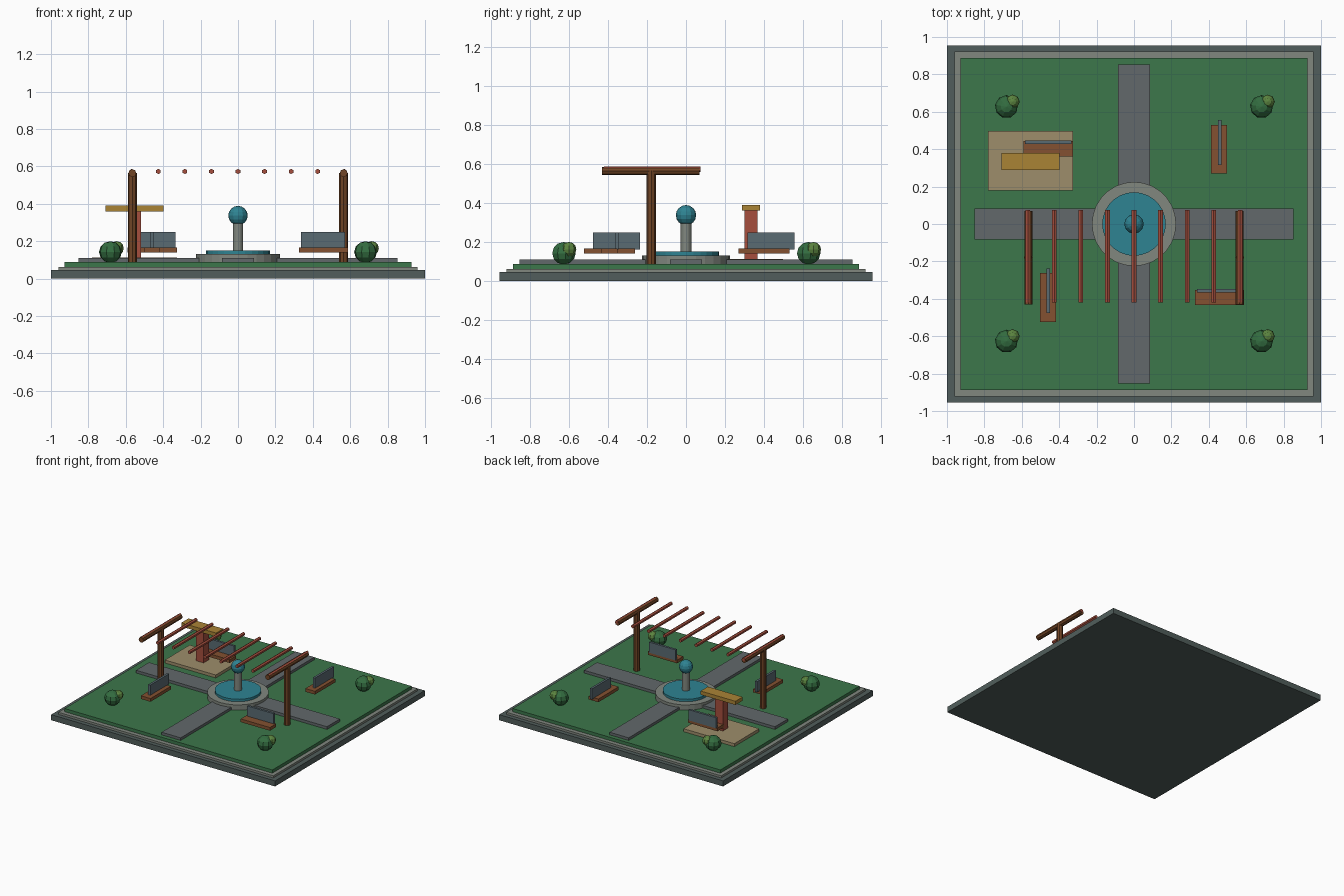
import bpy
from math import pi

if "Cube" in bpy.data.objects:
    bpy.data.objects.remove(bpy.data.objects["Cube"])


def mat(name, r, g, b):
    m = bpy.data.materials.new(name)
    m.diffuse_color = [(c / 255) ** 2.2 for c in (r, g, b)] + [1]
    m.use_nodes = True
    m.node_tree.nodes["Principled BSDF"].inputs["Base Color"].default_value = m.diffuse_color
    return m


STONE = mat("dark_stone", 82, 94, 92)
CURB = mat("light_stone", 128, 134, 126)
GRASS = mat("grass", 62, 118, 76)
PAVING = mat("paving", 98, 104, 106)
WATER = mat("water", 50, 130, 145)
WOOD = mat("dark_wood", 112, 70, 42)
SEAT = mat("seat_wood", 130, 82, 52)
SLATE = mat("slate", 90, 106, 114)
RED = mat("red_wood", 164, 80, 64)
GOLD = mat("gold", 168, 130, 56)
SAND = mat("sand", 156, 140, 106)
LEAF = mat("leaf", 54, 108, 66)
LEAF_LIGHT = mat("light_leaf", 92, 132, 66)


def finish(name, material):
    o = bpy.context.object
    o.name = name
    o.data.materials.append(material)
    return o


def box(name, x, y, z, material):
    """Box from (min, max) ranges on each axis."""
    bpy.ops.mesh.primitive_cube_add(size=1, location=[sum(r) / 2 for r in (x, y, z)])
    o = finish(name, material)
    o.scale = [r[1] - r[0] for r in (x, y, z)]
    return o


def rod(name, loc, radius, length, sides, material, along_y=False):
    bpy.ops.mesh.primitive_cylinder_add(vertices=sides, radius=radius, depth=length, location=loc,
                                        rotation=(pi / 2 if along_y else 0, 0, 0))
    return finish(name, material)


def ball(name, loc, radius, segments, rings, material, flat=1.0):
    bpy.ops.mesh.primitive_uv_sphere_add(segments=segments, ring_count=rings, radius=radius, location=loc)
    o = finish(name, material)
    o.scale.z = flat
    return o


# stepped ground
box("plinth", (-1, 1), (-.955, .955), (0, .045), STONE)
box("curb", (-.96, .96), (-.921, .921), (.045, .062), CURB)
box("lawn", (-.928, .928), (-.887, .887), (.062, .088), GRASS)

# crossing paths
box("path_east_west", (-.853, .853), (-.083, .083), (.08, .11), PAVING)
box("path_north_south", (-.085, .085), (-.853, .853), (.08, .109), PAVING)

# fountain
rod("fountain_basin", (0, 0, .106), .225, .05, 28, CURB)
rod("fountain_water", (0, 0, .138), .17, .026, 28, WATER)
rod("fountain_column", (0, 0, .22), .028, .16, 12, CURB)
ball("fountain_ball", (0, 0, .337), .052, 12, 8, WATER)

# pergola
for side, x in (("left", -.565), ("right", .565)):
    rod(f"pergola_post_{side}", (x, -.178, .325), .024, .48, 8, WOOD)
    rod(f"pergola_beam_{side}", (x, -.18, .564), .021, .5, 8, WOOD, True)
for i in range(9):
    rod(f"pergola_slat_{i + 1}", (-.567 + i * .14175, -.173, .573), .014, .495, 6, RED, True)

# benches: seat x/y ranges, back x/y ranges
benches = {
    "north_west": ((-.59, -.327), (.36, .443), (-.582, -.335), (.428, .446)),
    "north_east": ((.412, .498), (.27, .53), (.45, .468), (.315, .556)),
    "south_west": ((-.502, -.416), (-.523, -.262), (-.468, -.45), (-.477, -.237)),
    "south_east": ((.327, .588), (-.432, -.352), (.337, .573), (-.365, -.347)),
}
for name, (sx, sy, bx, by) in benches.items():
    box(f"bench_seat_{name}", sx, sy, (.14, .166), SEAT)
    box(f"bench_back_{name}", bx, by, (.162, .248), SLATE)

# stand with a crossbar on a sandy pad
box("pad", (-.78, -.325), (.18, .498), (.08, .112), SAND)
box("stand_post", (-.586, -.518), (.301, .367), (.105, .362), RED)
box("stand_crossbar", (-.708, -.397), (.288, .38), (.36, .39), GOLD)

# corner bushes
for sx in (-1, 1):
    for sy in (-1, 1):
        x, y = sx * .682, sy * .627
        ball("bush", (x, y, .142), .062, 9, 6, LEAF, .93)
        ball("bush_tuft", (x + .033, y + .027, .162), .038, 8, 6, LEAF_LIGHT)
